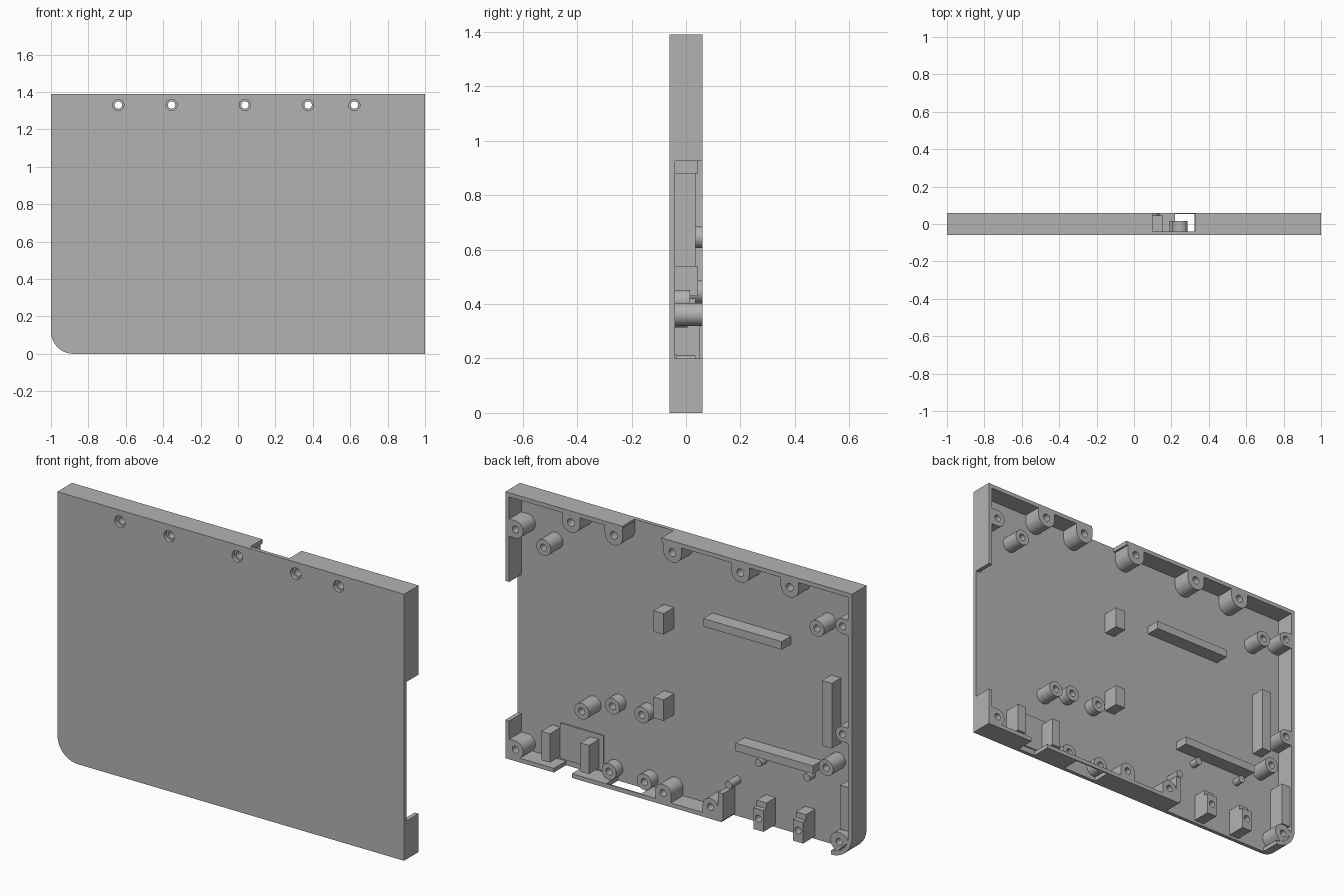
import bpy, bmesh, math
from mathutils import Vector

cube = bpy.data.objects.get("Cube")
if cube:
    bpy.data.objects.remove(cube, do_unlink=True)

grey = bpy.data.materials.new("plain grey")
grey.use_nodes = True
colour = (0.45, 0.45, 0.45, 1)
grey.diffuse_color = colour
grey.node_tree.nodes["Principled BSDF"].inputs["Base Color"].default_value = colour

FLOOR, RIM, FRONT = -0.04, 0.06, -0.06
HIGH, THICK, CORNER = 1.39, 0.022, 0.12


def arc(x, z, r, start=0, end=360, steps=28):
    """Points on an arc in the x-z plane; a full turn leaves out the repeat."""
    count = steps if end - start == 360 else steps + 1
    angles = [math.radians(start + (end - start) * i / steps) for i in range(count)]
    return [(x + r * math.cos(a), z + r * math.sin(a)) for a in angles]


def slab(name, loops, y0=FLOOR, y1=RIM):
    """Extrude an outline, with optional holes, along y."""
    bm = bmesh.new()
    edges = []
    for loop in loops:
        vs = [bm.verts.new((x, y0, z)) for x, z in loop]
        edges += [bm.edges.new((a, b)) for a, b in zip(vs, vs[1:] + vs[:1])]
    bmesh.ops.triangle_fill(bm, edges=edges, use_beauty=True, use_dissolve=False)
    out = bmesh.ops.extrude_face_region(bm, geom=bm.faces[:])
    moved = [g for g in out["geom"] if isinstance(g, bmesh.types.BMVert)]
    bmesh.ops.translate(bm, verts=moved, vec=Vector((0, y1 - y0, 0)))
    bmesh.ops.recalc_face_normals(bm, faces=bm.faces[:])
    me = bpy.data.meshes.new(name)
    bm.to_mesh(me)
    bm.free()
    me.materials.append(grey)
    me.shade_smooth()
    me.set_sharp_from_angle(angle=math.radians(30))
    ob = bpy.data.objects.new(name, me)
    bpy.context.scene.collection.objects.link(ob)
    return ob


def block(name, x0, x1, z0, z1, y1=RIM, y0=FLOOR):
    return slab(name, [[(x0, z0), (x1, z0), (x1, z1), (x0, z1)]], y0, y1)


def boss(name, x, z, r=0.042, top=RIM, hole=0.018, toward=None, reach=0):
    """Screw post, joined to a wall when a direction in degrees is given."""
    if toward is None:
        outline = arc(x, z, r)
    else:
        outline = arc(x, z, r, toward + 90, toward + 270, 16)
        a = math.radians(toward)
        dx, dz = math.cos(a) * reach, math.sin(a) * reach
        outline += [(px + dx, pz + dz) for px, pz in (outline[-1], outline[0])]
    return slab(name, [outline, arc(x, z, hole, steps=20)], FLOOR, top)


# Front plate with the row of screw holes
top_row = [-0.64, -0.355, 0.037, 0.375, 0.622]
corner = arc(CORNER - 1, CORNER, CORNER, 180, 270, 14)
plate = corner + [(1, 0), (1, HIGH), (-1, HIGH)]
slab("front_plate", [plate] + [arc(x, 1.33, 0.03, steps=20) for x in top_row], FRONT, FLOOR)

# Rim walls, broken by the connector openings
inner = arc(CORNER - 1, CORNER, CORNER - THICK, 180, 270, 14)
side, roof = 1 - THICK, HIGH - THICK
slab("right_rim", [[(0.1, HIGH), (-1, HIGH)] + corner + inner[::-1]
                   + [(-side, roof), (0.1, roof)]])
slab("upper_left_rim", [[(0.325, HIGH), (0.325, roof), (side, roof), (side, 0.925),
                         (1, 0.925), (1, HIGH)]])
slab("lower_left_rim", [[(0.72, 0), (1, 0), (1, 0.2), (side, 0.2),
                         (side, THICK), (0.72, THICK)]])
block("bottom_rim_right", -0.246, 0.22, 0, THICK)
block("bottom_rim_left", 0.42, 0.617, 0, THICK)
block("bottom_rim_bridge", 0.22, 0.42, 0, THICK, y0=0.053)

# Screw bosses joined to the rim
for x in top_row:
    boss("top_boss", x, 1.33, 0.052, hole=0.02, toward=90, reach=0.05)
for z in (1.208, 0.06):
    boss("left_boss", 0.942, z, 0.045, toward=0, reach=0.045)
for z in (1.208, 0.645):
    boss("right_boss", -0.945, z, 0.04, toward=180, reach=0.045)
for x in (0.09, -0.183):
    boss("bottom_boss", x, 0.062, 0.045, toward=270, reach=0.05)
boss("corner_boss", -0.925, 0.079, 0.05, toward=225, reach=0.03)

# Free standoffs, tall and short
for x, z in ((0.78, 1.157), (-0.797, 1.157), (0.56, 0.362), (-0.85, 0.445)):
    boss("tall_standoff", x, z)
for x in (0.415, 0.245):
    boss("short_standoff", x, 0.41, top=0.015)
for x in (0.434, 0.231):
    boss("short_standoff", x, 0.064, top=0.015)

# Small pegs
for x, z, top in ((-0.42, 0.333, 0.005), (-0.7, 0.333, 0.005), (-0.27, 0.19, 0.035)):
    slab("peg", [arc(x, z, 0.02, steps=20)], FLOOR, top)

# Support ribs and blocks
block("upper_rib", -0.577, -0.125, 0.978, 1.02, 0.035)
block("lower_rib", -0.757, -0.31, 0.378, 0.42, 0.035)
block("upright_rib", -0.866, -0.81, 0.54, 0.88, 0.035)
block("rim_rib", -0.98, -0.925, 0.14, 0.37, 0.05)
for z in (0.88, 0.43):
    block("support_block", 0.097, 0.155, z, z + 0.11, 0.045)

# Connector posts and pad beside the lower opening
for x in (0.525, 0.75):
    block("connector_post", x, x + 0.05, 0.04, 0.19, 0.05)
block("connector_pad", 0.5, 0.75, 0.03, 0.215, -0.033)

# Button guides along the bottom edge
block("guide_fin", -0.255, -0.228, 0.01, 0.15)
for x in (-0.46, -0.688):
    w = 0.029
    outline = [(x - w, 0.014), (x + w, 0.014), (x + w, 0.125), (x - w, 0.125)]
    slab("button_guide", [outline, arc(x, 0.075, 0.018, steps=20)])
    block("guide_step", x - w, x + w, 0.125, 0.155, 0.035)
